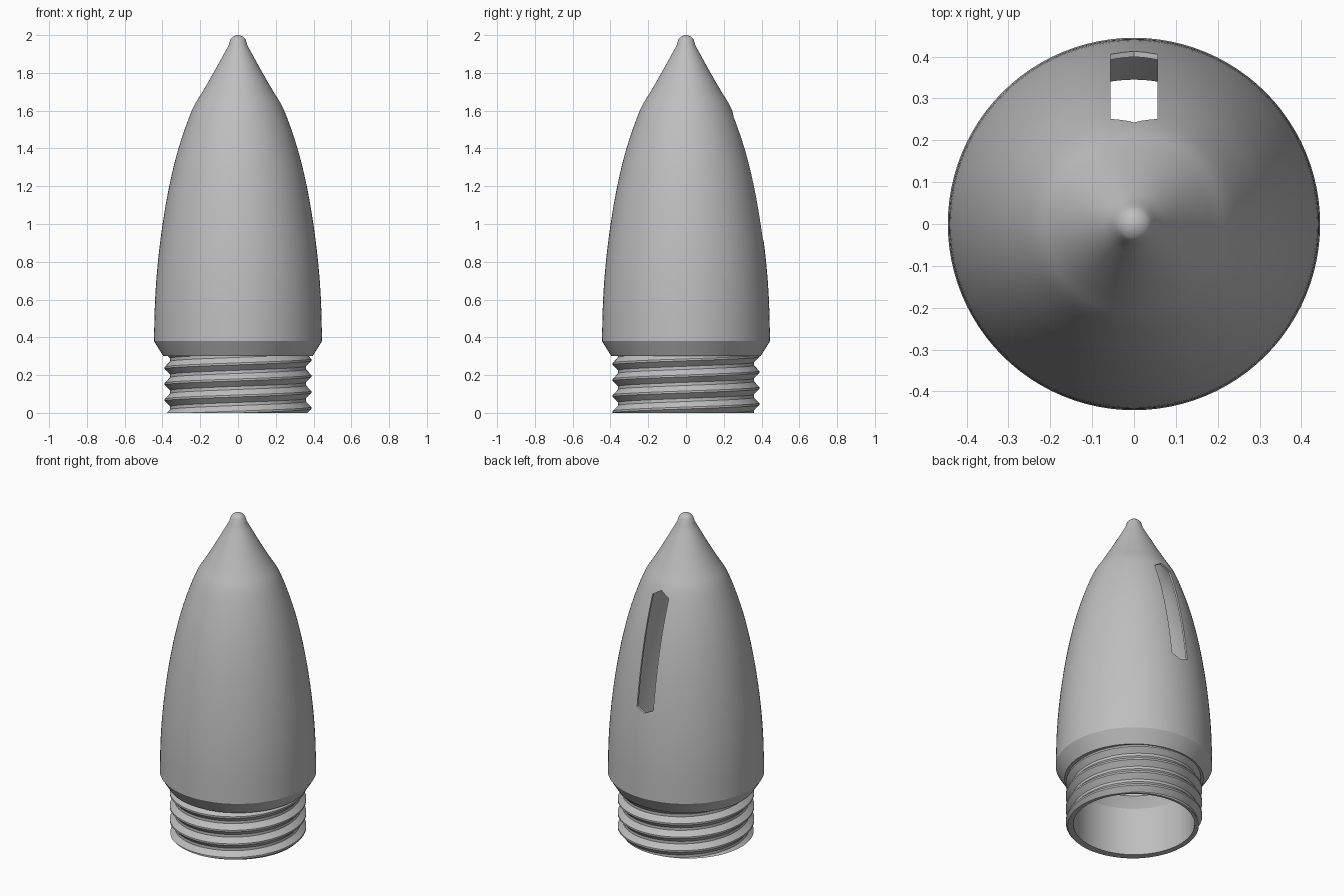
import bpy, bmesh, math
from mathutils import Vector, Matrix

if "Cube" in bpy.data.objects:
    bpy.data.objects.remove(bpy.data.objects["Cube"], do_unlink=True)

SEGMENTS = 96
metal = bpy.data.materials.new("plain grey")
metal.use_nodes = True
GREY = (0.52, 0.52, 0.52, 1)
metal.diffuse_color = GREY
metal.node_tree.nodes["Principled BSDF"].inputs["Base Color"].default_value = GREY


def make_object(name, bm):
    bmesh.ops.recalc_face_normals(bm, faces=bm.faces)
    mesh = bpy.data.meshes.new(name)
    bm.to_mesh(mesh)
    bm.free()
    mesh.materials.append(metal)
    obj = bpy.data.objects.new(name, mesh)
    bpy.context.collection.objects.link(obj)
    return obj


def smooth_curve(points, steps=4):
    """Catmull-Rom curve through (radius, height) points."""
    pts = [Vector(p) for p in points]
    pts = [2 * pts[0] - pts[1]] + pts + [2 * pts[-1] - pts[-2]]
    out = []
    for a, b, c, d in zip(pts, pts[1:], pts[2:], pts[3:]):
        for i in range(steps):
            t = i / steps
            out.append(0.5 * (2 * b + (c - a) * t + (2 * a - 5 * b + 4 * c - d) * t ** 2
                              + (3 * b - a - 3 * c + d) * t ** 3))
    return [tuple(p) for p in out] + [tuple(pts[-2])]


def smooth_shade(obj):
    bpy.ops.object.select_all(action="DESELECT")
    obj.select_set(True)
    bpy.context.view_layer.objects.active = obj
    bpy.ops.object.shade_smooth_by_angle(angle=math.radians(25))


# Hollow nose shell with collar and plain neck
nose = smooth_curve([(0.445, 0.38), (0.439, 0.6), (0.424, 0.8), (0.399, 1.0), (0.364, 1.2),
                     (0.315, 1.4), (0.245, 1.6), (0.188, 1.7), (0.13, 1.8), (0.05, 1.945)])
tip = [(0.05 * math.cos(a), 1.945 + 0.055 * math.sin(a))
       for a in (math.radians(d) for d in (35, 50, 65, 80))] + [(0, 2)]
inside = [(r - 0.013, z) for r, z in nose if z > 0.42]
profile = [(0.345, 0), (0.36, 0), (0.36, 0.3), (0.395, 0.3)] + nose + tip
profile += [(0, 1.96)] + inside[::-1] + [(0.39, 0.38), (0.345, 0.3), (0.345, 0)]

bm = bmesh.new()
verts = [bm.verts.new((r, 0, z)) for r, z in profile]
edges = [bm.edges.new(pair) for pair in zip(verts, verts[1:])]
bmesh.ops.spin(bm, geom=verts + edges, cent=(0, 0, 0), axis=(0, 0, 1),
               angle=math.tau, steps=SEGMENTS)
bmesh.ops.remove_doubles(bm, verts=bm.verts, dist=1e-5)
shell = make_object("nose_shell", bm)

# Slot cutter with pointed ends, through the back wall only
bm = bmesh.new()
outline = [(0, 0.9), (0.056, 0.925), (0.056, 1.57), (0, 1.605), (-0.056, 1.57), (-0.056, 0.925)]
face = bm.faces.new([bm.verts.new((x, 0.1, z)) for x, z in outline])
sides = bmesh.ops.extrude_face_region(bm, geom=[face])
bmesh.ops.translate(bm, vec=(0, 0.5, 0),
                    verts=[g for g in sides["geom"] if isinstance(g, bmesh.types.BMVert)])
cutter = make_object("slot_cutter", bm)
cutter.hide_render = True

cut = shell.modifiers.new("slot", "BOOLEAN")
cut.operation = "DIFFERENCE"
cut.solver = "EXACT"
cut.object = cutter
bpy.context.view_layer.objects.active = shell
shell.select_set(True)
bpy.ops.object.modifier_apply(modifier="slot")
bpy.data.objects.remove(cutter, do_unlink=True)
smooth_shade(shell)

# Screw thread: ridge section swept up a helix, trimmed flat at both ends
PITCH, ROOT, CREST = 0.085, 0.357, 0.388
ridge = [(ROOT, -0.5), (ROOT, -0.44), (CREST, -0.06), (CREST, 0.06), (ROOT, 0.44), (ROOT, 0.5)]
bm = bmesh.new()
previous = None
for i in range(6 * SEGMENTS + 1):
    turn = i / SEGMENTS
    a = turn * math.tau
    row = [bm.verts.new((r * math.cos(a), r * math.sin(a), 0.026 + PITCH * (turn - 1.5 + 0.5 + h)))
           for r, h in ridge]
    if previous:
        for j in range(len(ridge) - 1):
            bm.faces.new((previous[j], row[j], row[j + 1], previous[j + 1]))
    previous = row
bmesh.ops.remove_doubles(bm, verts=bm.verts, dist=1e-5)
for height, up in ((0, -1), (0.3, 1)):
    result = bmesh.ops.bisect_plane(bm, geom=bm.verts[:] + bm.edges[:] + bm.faces[:],
                                    plane_co=(0, 0, height), plane_no=(0, 0, up), clear_outer=True)
    rim = [g for g in result["geom_cut"] if isinstance(g, bmesh.types.BMEdge)]
    # Flat end ring closing the thread against the bore
    ring = bmesh.ops.extrude_edge_only(bm, edges=rim)
    for v in (g for g in ring["geom"] if isinstance(g, bmesh.types.BMVert)):
        scale = 0.35 / math.hypot(v.co.x, v.co.y)
        v.co.x *= scale
        v.co.y *= scale
thread = make_object("screw_thread", bm)
smooth_shade(thread)
